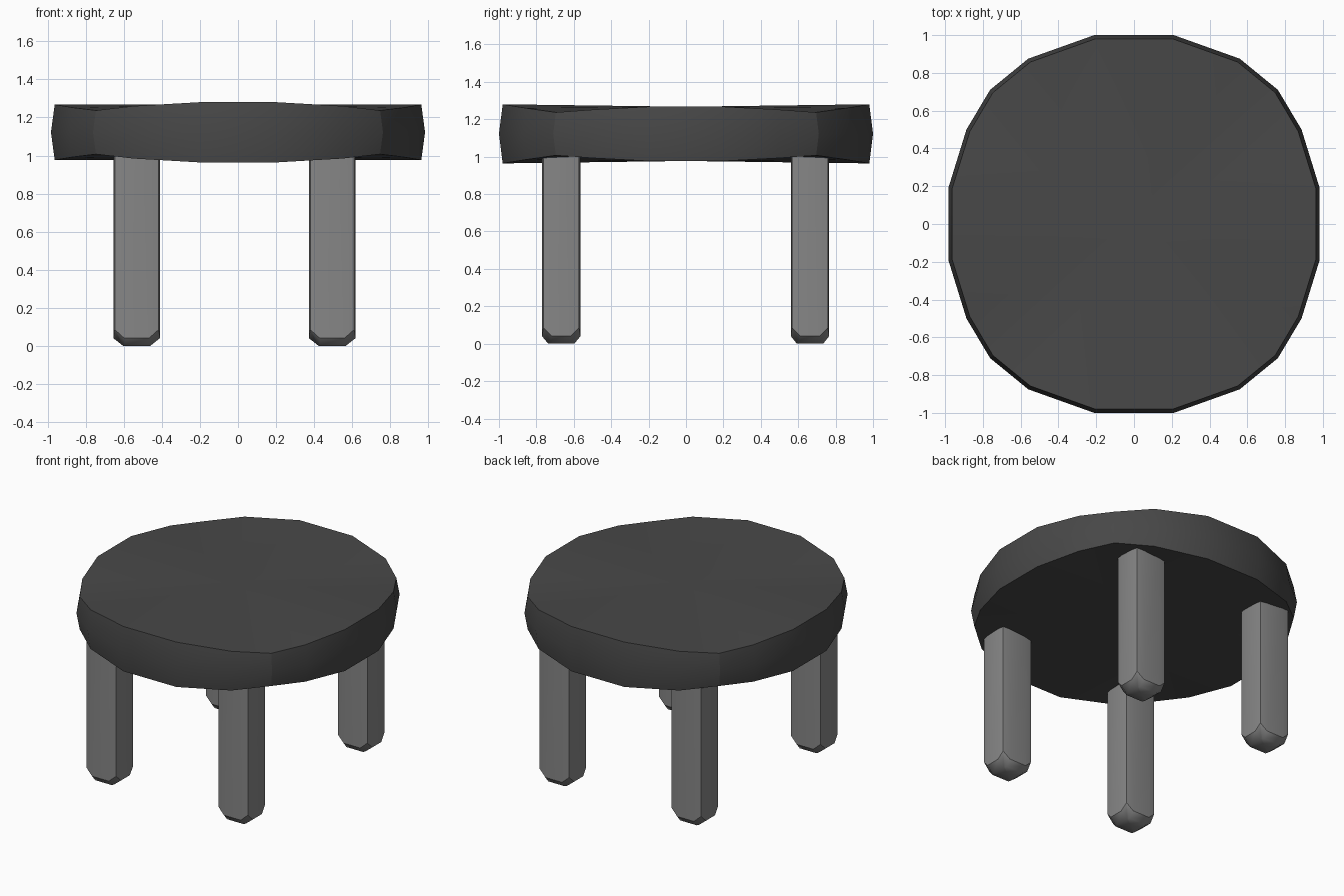
import bpy, bmesh

if "Cube" in bpy.data.objects:
    bpy.data.objects.remove(bpy.data.objects["Cube"])

def material(name, v):
    m = bpy.data.materials.new(name)
    m.diffuse_color = (v, v, v, 1)
    m.use_nodes = True
    m.node_tree.nodes["Principled BSDF"].inputs["Base Color"].default_value = m.diffuse_color
    return m

seat_grey = material("dark grey", 0.065)
leg_grey = material("mid grey", 0.24)

def full_ring(quarter):
    """Mirror one quadrant of (x, y, z) points into a closed ring, counter-clockwise."""
    q = quarter
    r = q[::-1]
    ring = [(x, y, z) for x, y, z in r]
    ring += [(-x, y, z) for x, y, z in q]
    ring += [(-x, -y, z) for x, y, z in r]
    ring += [(x, -y, z) for x, y, z in q]
    out = []
    for p in ring:  # drop doubled points
        if p not in out:
            out.append(p)
    return out

def loft(name, rings, corner, bottom_z, top_z, sharp_rings, mat, loc=(0, 0, 0)):
    """Skin a stack of rings, cap both ends with fans, mark the corner and rim edges sharp."""
    bm = bmesh.new()
    stacks = [[bm.verts.new(p) for p in full_ring(r)] for r in rings]
    n = len(stacks[0])
    k = len(rings[0])
    corners = {k - 1 - corner, k + corner, 3 * k - 1 - corner, 3 * k + corner}
    for a, b in zip(stacks, stacks[1:]):
        for i in range(n):
            j = (i + 1) % n
            bm.faces.new((a[i], a[j], b[j], b[i]))
    lo = bm.verts.new((0, 0, bottom_z))
    hi = bm.verts.new((0, 0, top_z))
    for i in range(n):
        j = (i + 1) % n
        bm.faces.new((stacks[0][j], stacks[0][i], lo))
        bm.faces.new((stacks[-1][i], stacks[-1][j], hi))
    for f in bm.faces:
        f.smooth = True
    for s in sharp_rings:
        for i in range(n):
            bm.edges.get((stacks[s][i], stacks[s][(i + 1) % n])).smooth = False
    for a, b in zip(stacks, stacks[1:]):
        for i in corners:
            bm.edges.get((a[i], b[i])).smooth = False
    bmesh.ops.recalc_face_normals(bm, faces=bm.faces[:])
    me = bpy.data.meshes.new(name)
    bm.to_mesh(me)
    bm.free()
    me.materials.append(mat)
    ob = bpy.data.objects.new(name, me)
    ob.location = loc
    bpy.context.collection.objects.link(ob)
    return ob

# Seat: rounded 20-sided disc with a bulging side and slightly dipping corners
outline = [(0.21, 1.0), (0.56, 0.875), (0.762, 0.71), (0.887, 0.5), (0.983, 0.19)]
half = [0.158, 0.138, 0.115, 0.13, 0.146]
mid_z = 1.122
seat_rings = [[(x * s, y * s, mid_z + d * h) for (x, y), h in zip(outline, half)]
              for d, s in ((-1, 0.98), (0, 1.0), (1, 0.98))]
loft("seat", seat_rings, 2, mid_z - 0.145, mid_z + 0.145, (0, 2), seat_grey)

# Legs: slightly bulged rectangular posts with a chamfered foot
foot = [(0.065, 0.07, 0), (0.07, 0.06, 0), (0.072, 0.05, 0)]
ankle = [(0.065, 0.1025, 0.04), (0.115, 0.095, 0.085), (0.1225, 0.05, 0.04)]
top = [(x, y, 1.06) for x, y, z in ankle]
for side, x in (("left", -0.5325), ("right", 0.495)):
    for end, y in (("front", -0.667), ("back", 0.663)):
        loft(f"{end}_{side}_leg", [foot, ankle, top], 1, 0, 1.06, (1, 2),
             leg_grey, (x, y, 0))
